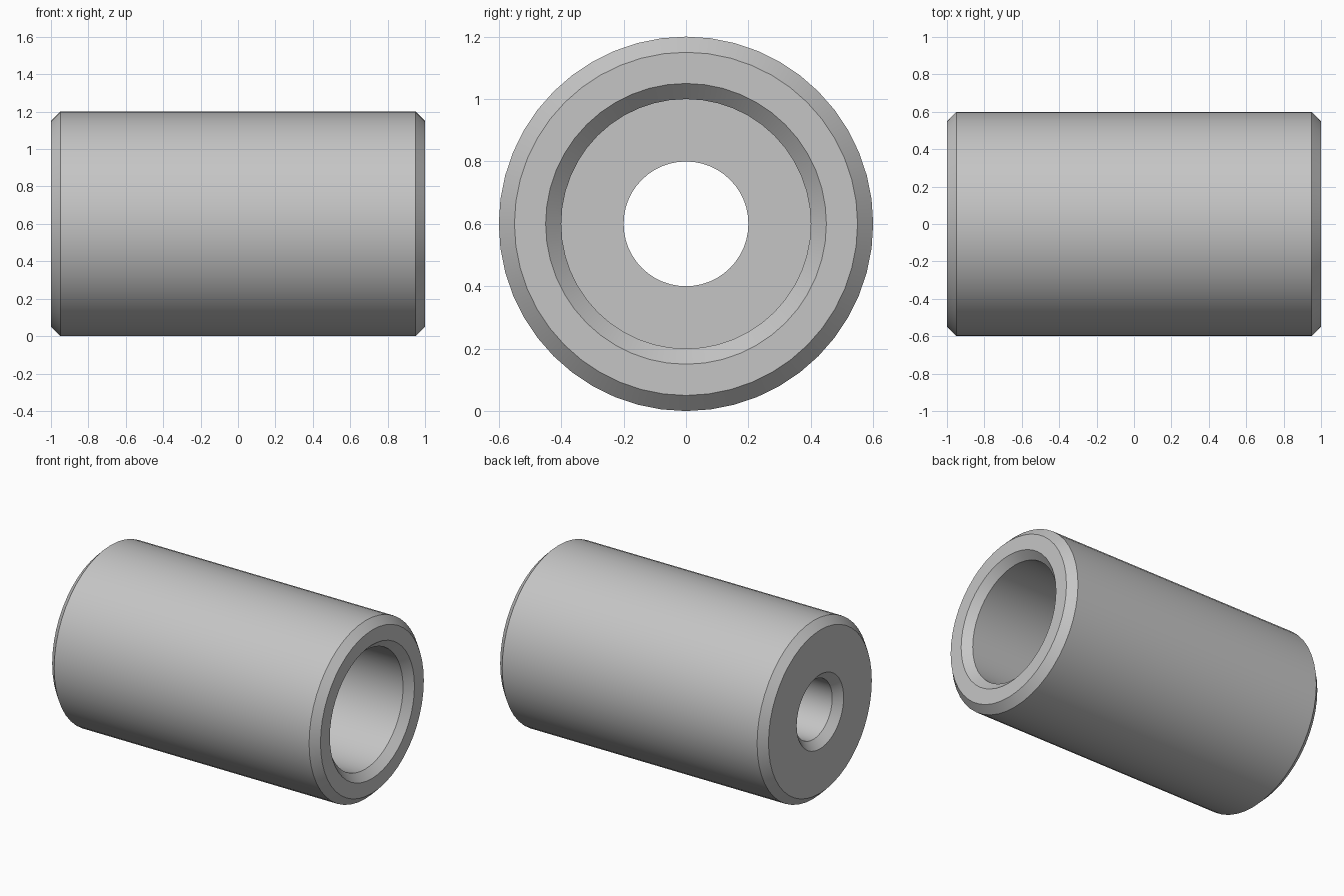
import bpy, bmesh, math
from mathutils import Vector

cube = bpy.data.objects.get("Cube")
if cube:
    bpy.data.objects.remove(cube, do_unlink=True)

SIDES = 48
HALF, OUTER, BORE, HOLE = 1.0, 0.6, 0.4, 0.2
CHAMFER = 0.05
SHOULDER_X = 0.0      # where the wide bore meets the narrow hole
AXIS_Z = OUTER

steel = bpy.data.materials.new("plain grey")
steel.use_nodes = True
grey = (0.56, 0.56, 0.56, 1.0)
steel.diffuse_color = grey
steel.node_tree.nodes["Principled BSDF"].inputs["Base Color"].default_value = grey

# Closed half section of the sleeve: (position along x, radius)
inner = HALF - CHAMFER
section = [
    (-HALF, HOLE + CHAMFER), (-HALF, OUTER - CHAMFER),   # narrow end face
    (-inner, OUTER), (inner, OUTER),                     # outer wall
    (HALF, OUTER - CHAMFER), (HALF, BORE + CHAMFER),     # wide end face
    (inner, BORE), (SHOULDER_X, BORE),                   # wide bore
    (SHOULDER_X, HOLE), (-inner, HOLE),                  # narrow hole
]

# Revolve the section around the x axis
bm = bmesh.new()
verts = [bm.verts.new((x, 0, AXIS_Z + r)) for x, r in section]
edges = [bm.edges.new((v, verts[(i + 1) % len(verts)])) for i, v in enumerate(verts)]
bmesh.ops.spin(bm, geom=verts + edges, cent=Vector((0, 0, AXIS_Z)), axis=(1, 0, 0),
               angle=math.tau, steps=SIDES, use_merge=True)
bmesh.ops.remove_doubles(bm, verts=bm.verts, dist=1e-4)
bmesh.ops.recalc_face_normals(bm, faces=bm.faces)

mesh = bpy.data.meshes.new("sleeve")
bm.to_mesh(mesh)
bm.free()
mesh.materials.append(steel)
sleeve = bpy.data.objects.new("sleeve", mesh)
bpy.context.collection.objects.link(sleeve)

# Smooth walls with crisp chamfer edges
bpy.context.view_layer.objects.active = sleeve
sleeve.select_set(True)
bpy.ops.object.shade_smooth_by_angle(angle=math.radians(30))
